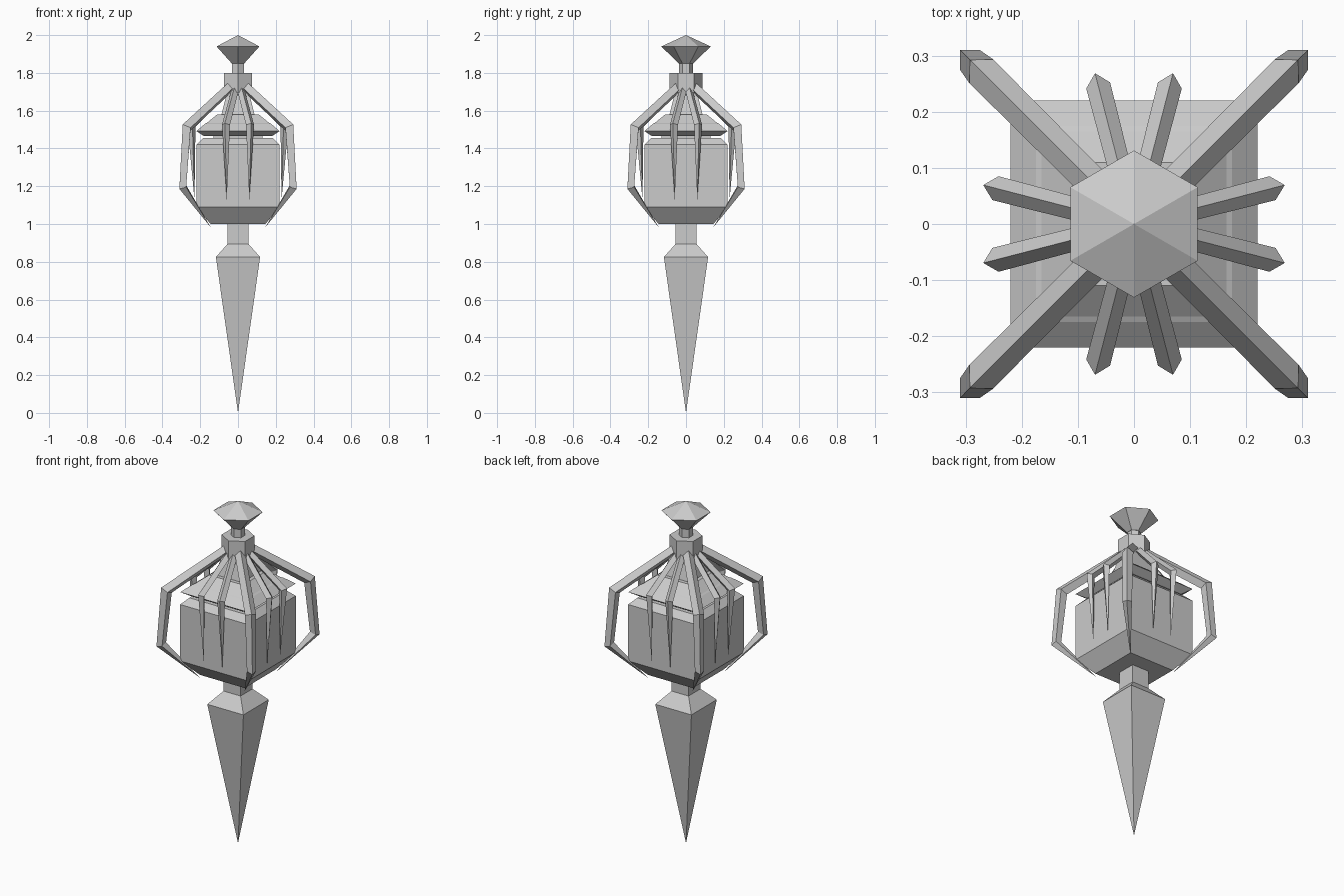
import bpy, bmesh
from math import sin, cos, pi, sqrt, radians
from mathutils import Vector

if "Cube" in bpy.data.objects:
    bpy.data.objects.remove(bpy.data.objects["Cube"])


def skin(name, rings):
    """Join equal-sized vertex rings into a closed, flat-shaded solid."""
    bm = bmesh.new()
    loops = [[bm.verts.new(p) for p in ring] for ring in rings]
    n = len(loops[0])
    for a, b in zip(loops, loops[1:]):
        for i in range(n):
            j = (i + 1) % n
            bm.faces.new((a[i], a[j], b[j], b[i]))
    bm.faces.new(loops[0])
    bm.faces.new(loops[-1])
    bmesh.ops.remove_doubles(bm, verts=bm.verts, dist=0.0002)
    bmesh.ops.recalc_face_normals(bm, faces=bm.faces)
    me = bpy.data.meshes.new(name)
    bm.to_mesh(me)
    bm.free()
    ob = bpy.data.objects.new(name, me)
    bpy.context.collection.objects.link(ob)
    return ob


def stack(name, profile, sides):
    """Upright prism stack from (size, z); size is half width for squares, radius for hexagons."""
    k, start = (sqrt(2), pi / 4) if sides == 4 else (1, pi / 2)
    skin(name, [[(r * k * cos(start + i * 2 * pi / sides),
                  r * k * sin(start + i * 2 * pi / sides), z)
                 for i in range(sides)] for r, z in profile])


def claw(name, angle, path):
    """Diamond-section bent arm in a radial plane; path holds (radius, z, thickness)."""
    out = Vector((cos(angle), sin(angle), 0))
    side = Vector((-sin(angle), cos(angle), 0))
    pts = [out * r + Vector((0, 0, z)) for r, z, _ in path]
    rings = []
    for i, p in enumerate(pts):
        d_in = (p - pts[max(i - 1, 0)]).normalized()
        d_out = (pts[min(i + 1, len(pts) - 1)] - p).normalized()
        nrm = side.cross((d_in + d_out).normalized())
        mitre = 1 / sqrt((1 + d_in.dot(d_out)) / 2) if d_in.length and d_out.length else 1
        t = path[i][2]
        rings.append([p + nrm * t * mitre, p + side * t, p - nrm * t * mitre, p - side * t])
    skin(name, rings)


# Square spike and its stem
stack("spike", [(0.0, 0), (0.117, 0.825), (0.055, 0.895)], 4)
stack("stem", [(0.055, 0.88), (0.055, 1.02)], 4)

# Square body with bevelled shoulders, recessed seam and lid
stack("body", [(0.145, 1.0), (0.22, 1.09), (0.22, 1.42), (0.185, 1.455)], 4)
stack("seam", [(0.13, 1.44), (0.13, 1.48)], 4)
stack("lid", [(0.18, 1.465), (0.22, 1.492), (0.175, 1.53), (0.165, 1.535), (0.11, 1.58)], 4)
stack("lid_post", [(0.09, 1.57), (0.055, 1.71)], 4)

# Hexagonal collar, neck and gem knob
stack("collar", [(0.087, 1.695), (0.087, 1.80)], 6)
stack("neck", [(0.036, 1.79), (0.036, 1.86)], 6)
stack("knob", [(0.038, 1.85), (0.131, 1.94), (0.0, 2.0)], 6)

# Four long corner claws
for i in range(4):
    claw(f"corner_claw_{i + 1}", pi / 4 + i * pi / 2,
         [(0.05, 1.73, 0.028), (0.385, 1.51, 0.030), (0.413, 1.195, 0.025), (0.205, 0.983, 0.0)])

# Pairs of short claws on each side
for i in range(4):
    for s in (-1, 1):
        claw(f"side_claw_{2 * i + (s + 3) // 2}", i * pi / 2 + s * radians(14.5),
             [(0.05, 1.72, 0.02), (0.255, 1.525, 0.022), (0.238, 1.13, 0.0)])
